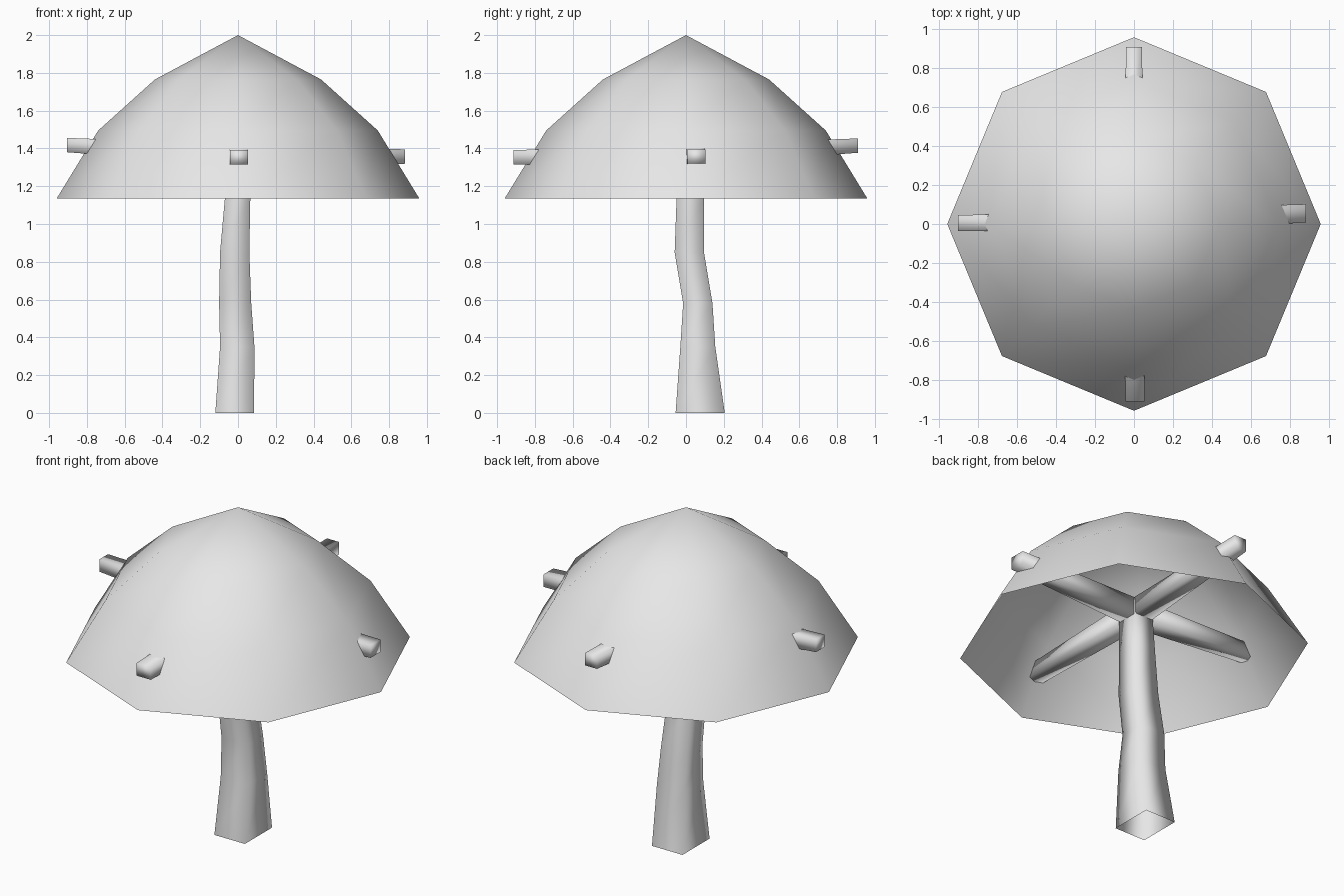
import bpy, bmesh, math
from mathutils import Vector

if "Cube" in bpy.data.objects:
    bpy.data.objects.remove(bpy.data.objects["Cube"])

grey = bpy.data.materials.new("plain_grey")
grey.diffuse_color = (0.8, 0.8, 0.8, 1)
grey.use_nodes = True
grey.node_tree.nodes["Principled BSDF"].inputs["Base Color"].default_value = grey.diffuse_color


def loft(name, rings, cap_start=False, cap_end=False, tip=None):
    """Bridge closed rings of points into one smooth skin."""
    bm = bmesh.new()
    loops = [[bm.verts.new(p) for p in ring] for ring in rings]
    n = len(loops[0])
    for a, b in zip(loops, loops[1:]):
        for i in range(n):
            j = (i + 1) % n
            bm.faces.new((a[i], a[j], b[j], b[i]))
    if cap_start:
        bm.faces.new(loops[0][::-1])
    if cap_end:
        bm.faces.new(loops[-1])
    if tip:
        t = bm.verts.new(tip)
        for i in range(n):
            bm.faces.new((loops[-1][i], loops[-1][(i + 1) % n], t))
    for f in bm.faces:
        f.smooth = True
    me = bpy.data.meshes.new(name)
    bm.to_mesh(me)
    bm.free()
    me.materials.append(grey)
    ob = bpy.data.objects.new(name, me)
    bpy.context.collection.objects.link(ob)
    return ob


# Canopy: open eight-sided dome
def octagon(r, z):
    return [(r * math.cos(i * math.pi / 4), r * math.sin(i * math.pi / 4), z)
            for i in range(8)]


loft("canopy", [octagon(r, z) for r, z in
                ((0.96, 1.135), (0.74, 1.495), (0.44, 1.765))], tip=(0, 0, 2))

# Trunk: bent square tube, open at the foot (z, x range, y range)
trunk = [
    (0.00, -0.12, 0.085, -0.055, 0.205),
    (0.35, -0.095, 0.087, -0.03, 0.155),
    (0.58, -0.10, 0.07, -0.015, 0.14),
    (0.85, -0.095, 0.06, -0.06, 0.095),
    (1.13, -0.07, 0.065, -0.05, 0.095),
    (1.41, -0.06, 0.065, -0.05, 0.08),
]
loft("trunk", [[(x0, y0, z), (x1, y0, z), (x1, y1, z), (x0, y1, z)]
               for z, x0, x1, y0, y1 in trunk], cap_end=True)


# Branches: four tapered square arms poking through the canopy
def branch(name, end, half_width, half_height=0.038):
    hub, end = Vector((0, 0.015, 1.365)), Vector(end)
    out = Vector((round(end.x), round(end.y), 0))
    side, up = Vector((-out.y, out.x, 0)), Vector((0, 0, 1))

    def ring(c, w, h):
        return [c + side * (w * s) + up * (h * t)
                for s, t in ((-1, -1), (1, -1), (1, 1), (-1, 1))]
    loft(name, [ring(hub, 0.06, 0.055), ring(end, half_width, half_height)],
         cap_start=True, cap_end=True)


branch("branch_right", (0.885, 0.055, 1.357), 0.047)
branch("branch_left", (-0.905, 0.005, 1.418), 0.04)
branch("branch_back", (0.0, 0.91, 1.415), 0.04)
branch("branch_front", (0.005, -0.912, 1.353), 0.048)
